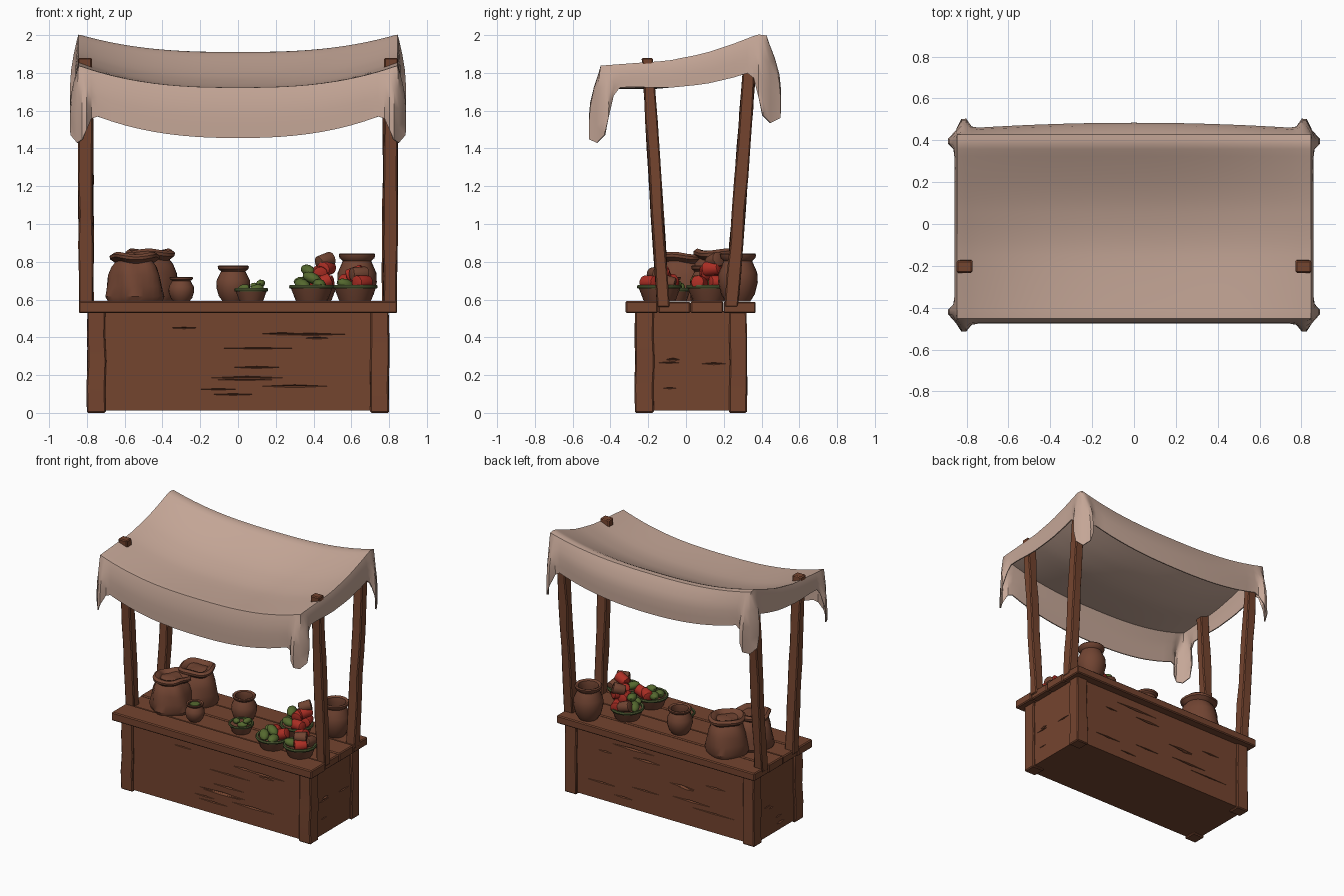
import bpy, bmesh, math, random
from mathutils import Vector, Matrix, Euler

if "Cube" in bpy.data.objects:
    bpy.data.objects.remove(bpy.data.objects["Cube"])

random.seed(4)


def mat(name, c):
    m = bpy.data.materials.new(name)
    m.diffuse_color = (*c, 1)
    m.use_nodes = True
    m.node_tree.nodes["Principled BSDF"].inputs["Base Color"].default_value = m.diffuse_color
    return m


WOOD = mat("brown wood", (0.175, 0.058, 0.028))
CLAY = mat("brown clay", (0.165, 0.058, 0.032))
CLOTH = mat("beige cloth", (0.56, 0.385, 0.31))
RED = mat("red", (0.42, 0.028, 0.018))
GREEN = mat("green", (0.09, 0.14, 0.028))
RIM = mat("dark green", (0.07, 0.095, 0.03))


def make(name, bm, m, bevel=0.0, segs=1):
    bmesh.ops.recalc_face_normals(bm, faces=bm.faces)
    me = bpy.data.meshes.new(name)
    bm.to_mesh(me)
    bm.free()
    me.materials.append(m)
    ob = bpy.data.objects.new(name, me)
    bpy.context.collection.objects.link(ob)
    if bevel:
        b = ob.modifiers.new("bevel", "BEVEL")
        b.width, b.segments = bevel, segs
    return ob


def box(name, lo, hi, m, bevel=0.0):
    bm = bmesh.new()
    bmesh.ops.create_cube(bm, size=1)
    for v in bm.verts:
        v.co = [lo[k] + (hi[k] - lo[k]) * (v.co[k] + 0.5) for k in range(3)]
    return make(name, bm, m, bevel)


def beam(name, p0, p1, w0, w1, segs=6, jit=0.004):
    """Rough-hewn upright: square sections with small random offsets."""
    bm = bmesh.new()
    rings = []
    for k in range(segs + 1):
        t = k / segs
        c = Vector(p0).lerp(Vector(p1), t)
        wx, wy = (w0[i] + (w1[i] - w0[i]) * t for i in (0, 1))
        j = jit if 0 < k < segs else 0
        rings.append([bm.verts.new((c.x + sx * wx / 2 + random.uniform(-j, j),
                                    c.y + sy * wy / 2 + random.uniform(-j, j), c.z))
                      for sx, sy in ((-1, -1), (1, -1), (1, 1), (-1, 1))])
    for a, b in zip(rings, rings[1:]):
        for i in range(4):
            bm.faces.new((a[i], a[(i + 1) % 4], b[(i + 1) % 4], b[i]))
    bm.faces.new(rings[0])
    bm.faces.new(rings[-1])
    return make(name, bm, WOOD, 0.007)


def lathe(name, prof, loc, m, n=20, wob=0.0, folds=5):
    """Turned shape; a radius of 0 closes the ends. wob adds cloth folds."""
    bm = bmesh.new()
    ph = random.random() * 6
    rings = []
    for r, z in prof:
        if r == 0:
            rings.append([bm.verts.new((loc[0], loc[1], loc[2] + z))] * n)
            continue
        ring = []
        for i in range(n):
            a = math.tau * i / n
            q = r * (1 + wob * math.sin(folds * a + ph + z * 12))
            ring.append(bm.verts.new((loc[0] + q * math.cos(a), loc[1] + q * math.sin(a),
                                      loc[2] + z + (wob * 0.12 * math.sin(3 * a + ph) if z > 0.15 else 0))))
        rings.append(ring)
    for a, b in zip(rings, rings[1:]):
        for i in range(n):
            f = list(dict.fromkeys((a[i], a[(i + 1) % n], b[(i + 1) % n], b[i])))
            if len(f) > 2:
                bm.faces.new(f)
    return make(name, bm, m)


# ---- counter body with carved cracks
def cracks(bm, axis, face, along, count):
    """Thin diamond cutters lying in one face of the body."""
    for _ in range(count):
        l, h = random.uniform(0.06, 0.2), random.uniform(0.004, 0.009)
        c, z = random.uniform(*along), random.uniform(0.06, 0.48)
        e = [Vector((l, 0, 0)), Vector((0, 0.014, 0)), Vector((0, 0, h))]
        if axis == 0:
            e = [Vector((0, l * 0.4, 0)), Vector((0.014, 0, 0)), Vector((0, 0, h))]
        o = Vector((face, c, z)) if axis == 0 else Vector((c, face, z))
        p = [[bm.verts.new(o - d), bm.verts.new(o + d)] for d in e]
        for i in (0, 1):
            for j in (0, 1):
                for k in (0, 1):
                    bm.faces.new((p[0][i], p[1][j], p[2][k]))


body = box("counter_body", (-0.785, -0.255, 0.012), (0.785, 0.305, 0.54), WOOD)
bm = bmesh.new()
for f in (-0.255, 0.305):
    cracks(bm, 1, f, (-0.5, 0.5), 11)
for f in (-0.785, 0.785):
    cracks(bm, 0, f, (-0.1, 0.15), 4)
cutter = make("crack_cutter", bm, WOOD)
cutter.hide_render = True
mod = body.modifiers.new("cracks", "BOOLEAN")
mod.operation, mod.object, mod.solver, mod.use_self = "DIFFERENCE", cutter, "EXACT", True
body.data = bpy.data.meshes.new_from_object(
    body.evaluated_get(bpy.context.evaluated_depsgraph_get()))
body.modifiers.clear()
bpy.data.objects.remove(cutter)

for sx, sn in ((-1, "left"), (1, "right")):
    # counter legs, then the leaning canopy posts
    beam(sn + "_front_leg", (sx * 0.75, -0.22, 0), (sx * 0.75, -0.22, 0.54), (0.1, 0.1), (0.095, 0.1), 4)
    beam(sn + "_back_leg", (sx * 0.75, 0.275, 0), (sx * 0.75, 0.275, 0.54), (0.1, 0.095), (0.095, 0.09), 4)
    beam(sn + "_front_post", (sx * 0.805, -0.12, 0.56), (sx * 0.81, -0.205, 1.88), (0.075, 0.068), (0.075, 0.06), 8)
    beam(sn + "_back_post", (sx * 0.8, 0.24, 0.56), (sx * 0.805, 0.345, 1.94), (0.075, 0.072), (0.07, 0.065), 8)

# ---- counter top planks
for k in range(4):
    y = -0.32 + 0.1725 * k
    e = random.uniform(0, 0.012)
    box(f"top_plank_{k + 1}", (-0.845 + e, y, 0.528), (0.845 - e, y + 0.1715, 0.592 - 0.004 * (k % 2)), WOOD, 0.007)

# ---- canopy: sagging sheet with hanging edges and pleated corners
X, Y0, Y1 = 0.843, -0.45, 0.425
EDGE = [(-0.45, 1.835), (-0.25, 1.85), (-0.1, 1.86), (0.1, 1.90), (0.25, 1.95), (0.38, 2.0), (0.425, 1.995)]
NEAR = [0, 0.02, 0.04, 0.065, 0.1]


def spaced(a, b, n):
    s = [a + 0.1 + (b - a - 0.2) * i / n for i in range(1, n)]
    return [a + d for d in NEAR] + s + [b - d for d in reversed(NEAR)]


def top_z(x, y):
    for (a, za), (b, zb) in zip(EDGE, EDGE[1:]):
        if y <= b + 1e-6:
            z = za + (zb - za) * (y - a) / (b - a)
            break
    t = (y - Y0) / (Y1 - Y0)
    sag = 0.115 - 0.027 * t + 0.035 * math.sin(math.pi * t)
    return z - sag * (1 - (abs(x) / X) ** 2.6)


bm = bmesh.new()
xs, ys = spaced(-X, X, 20), spaced(Y0, Y1, 10)
nx, ny = len(xs), len(ys)
G = [[bm.verts.new((x, y, top_z(x, y))) for y in ys] for x in xs]
for i in range(nx - 1):
    for j in range(ny - 1):
        bm.faces.new((G[i][j], G[i + 1][j], G[i + 1][j + 1], G[i][j + 1]))
loop = ([G[i][0] for i in range(nx - 1)] + [G[-1][j] for j in range(ny - 1)] +
        [G[i][-1] for i in range(nx - 1, 0, -1)] + [G[0][j] for j in range(ny - 1, 0, -1)])


def hang(v, t):
    x, y, z = v.co
    dx, dy = X - abs(x), min(y - Y0, Y1 - y)
    sx = 1 if x > 0 else -1
    back = y > 0
    on_end = dy < 1e-5          # front or back edge
    corner = on_end and dx < 1e-5
    s = dx if on_end else dy
    tip = 0.46 if back else 0.405
    if on_end:
        drop = (0.27 if back else 0.265) - 0.04 * (x / X) ** 2
        out, lobe = (0.055 - 0.03 * (x / X) ** 2 if back else 0.022), (0.055 if back else 0.045)
        n = Vector((0, 1 if back else -1, 0))
    else:
        drop = max(0.12, min(0.18, 0.15 + 0.1 * y))
        out, lobe, n = 0.012, 0.035, Vector((sx, 0, 0))
    if corner:
        out, lobe, n = 0.02, 0, Vector((sx * 0.3, 1 if back else -1, 0))
    k = max(0, 1 - s / 0.085)
    drop += (tip - drop) * k * k * (3 - 2 * k)
    o = out * min(1, t / 0.4) + lobe * math.exp(-((s - 0.03) / 0.025) ** 2) * min(1, t * 1.5)
    return v.co + n * o - Vector((0, 0, drop * t))


prev = loop
for t in (0.07, 0.3, 0.55, 0.78, 1):
    row = [bm.verts.new(hang(v, t)) for v in loop]
    for i in range(len(loop)):
        j = (i + 1) % len(loop)
        bm.faces.new((prev[i], prev[j], row[j], row[i]))
    prev = row
canopy = make("canopy_cloth", bm, CLOTH)
so = canopy.modifiers.new("thickness", "SOLIDIFY")
so.thickness, so.offset = 0.008, 0

# ---- sacks
Z = 0.59
SACK = [(0, 0), (0.14, 0), (0.152, 0.025), (0.143, 0.08), (0.135, 0.14), (0.118, 0.185), (0.1, 0.208),
        (0.128, 0.228), (0.13, 0.243), (0.112, 0.256), (0.09, 0.25), (0.075, 0.235), (0, 0.25)]
lathe("front_sack", SACK, (-0.545, -0.02, Z), CLAY, 30, 0.06)
lathe("back_sack", [(r, z * 1.07) for r, z in SACK], (-0.465, 0.17, Z), CLAY, 30, 0.05, 4)

# ---- pots (radius, height scale one profile)
POT = [(0, 0), (0.62, 0), (0.85, 0.15), (1, 0.4), (0.97, 0.6), (0.78, 0.78), (0.72, 0.84), (0.88, 0.9),
       (0.92, 0.97), (0.85, 1), (0.68, 0.97), (0.62, 0.84), (0.7, 0.6), (0, 0.55)]


def pot(name, x, y, r, h):
    lathe(name, [(a * r, b * h) for a, b in POT], (x, y, Z), CLAY)


pot("small_jug", -0.3, -0.09, 0.068, 0.13)
pot("middle_jar", -0.025, 0.11, 0.09, 0.19)
pot("tall_jar", 0.63, 0.275, 0.105, 0.255)
lathe("small_jug_filling", [(0.045, 0.1), (0.035, 0.125), (0, 0.13)], (-0.3, -0.09, Z), GREEN, 12)


# ---- bowls with green rims, heaped with produce
def bowl(name, x, y, r, h):
    lathe(name, [(0, 0), (0.68 * r, 0), (0.72 * r, 0.1 * h), (0.92 * r, 0.82 * h), (0.8 * r, 0.82 * h), (0, 0.6 * h)],
          (x, y, Z), CLAY, 16)
    lathe(name + "_rim", [(0.84 * r, 0.8 * h), (0.97 * r, 0.77 * h), (r, 0.88 * h), (0.96 * r, h), (0.84 * r, 0.97 * h),
                          (0.84 * r, 0.8 * h)], (x, y, Z), RIM, 16)


def chunk(name, loc, m, size=0.04, length=0.1):
    """Short rounded log (red, brown) or long oval (green)."""
    bm = bmesh.new()
    rot = Euler((random.uniform(1.1, 1.9), random.uniform(-0.3, 0.3), random.uniform(0, 6.28))).to_matrix().to_4x4()
    if m is GREEN:
        bmesh.ops.create_icosphere(bm, subdivisions=2, radius=1,
                                   matrix=Matrix.Translation(loc) @ rot @ Matrix.Diagonal((size * 0.85, size * 0.7, length * 0.6, 1)))
        return make(name, bm, m)
    bmesh.ops.create_cone(bm, cap_ends=True, segments=10, radius1=size, radius2=size * 0.88, depth=length,
                          matrix=Matrix.Translation(loc) @ rot)
    return make(name, bm, m, 0.01, 2)


G_, R_, B_ = GREEN, RED, CLAY
BOWLS = [
    ("leaf_bowl", 0.07, -0.06, 0.09, 0.07, 0.7,
     [(-0.04, 0, 0.66, G_), (0.03, 0.03, 0.665, G_), (0.03, -0.03, 0.66, G_), (0.05, 0.0, 0.685, G_)]),
    ("front_left_bowl", 0.39, -0.14, 0.12, 0.088, 1,
     [(-0.05, -0.03, 0.68, G_), (0.04, -0.05, 0.68, G_), (0.0, 0.05, 0.69, R_), (0.06, 0.03, 0.69, R_),
      (-0.05, 0.04, 0.69, G_), (0, 0, 0.715, G_)]),
    ("front_right_bowl", 0.62, -0.14, 0.12, 0.088, 1,
     [(-0.05, -0.03, 0.68, G_), (0.04, -0.05, 0.69, R_), (0.05, 0.04, 0.69, B_), (-0.04, 0.05, 0.69, R_),
      (0, 0.02, 0.735, R_), (0.02, -0.02, 0.735, B_)]),
    ("back_bowl", 0.41, 0.12, 0.12, 0.088, 1,
     [(-0.06, 0, 0.69, G_), (0.05, 0.05, 0.69, R_), (0.05, -0.05, 0.69, R_), (-0.03, -0.06, 0.7, G_),
      (-0.02, 0.06, 0.7, B_), (0.02, 0.0, 0.74, R_), (-0.04, 0.0, 0.755, G_), (0.06, 0.02, 0.765, R_),
      (0.05, 0.03, 0.805, B_)]),
]
for name, x, y, r, h, sc, items in BOWLS:
    bowl(name, x, y, r, h)
    for k, (dx, dy, z, m) in enumerate(items):
        chunk(f"{name}_produce_{k + 1}", Vector((x + dx, y + dy, z)), m, 0.042 * sc, 0.09 * sc)

# ---- bake modifiers, smooth with crisp edges
bpy.ops.object.select_all(action="SELECT")
bpy.context.view_layer.objects.active = body
bpy.ops.object.convert(target="MESH")
bpy.ops.object.shade_smooth_by_angle(angle=math.radians(35))
